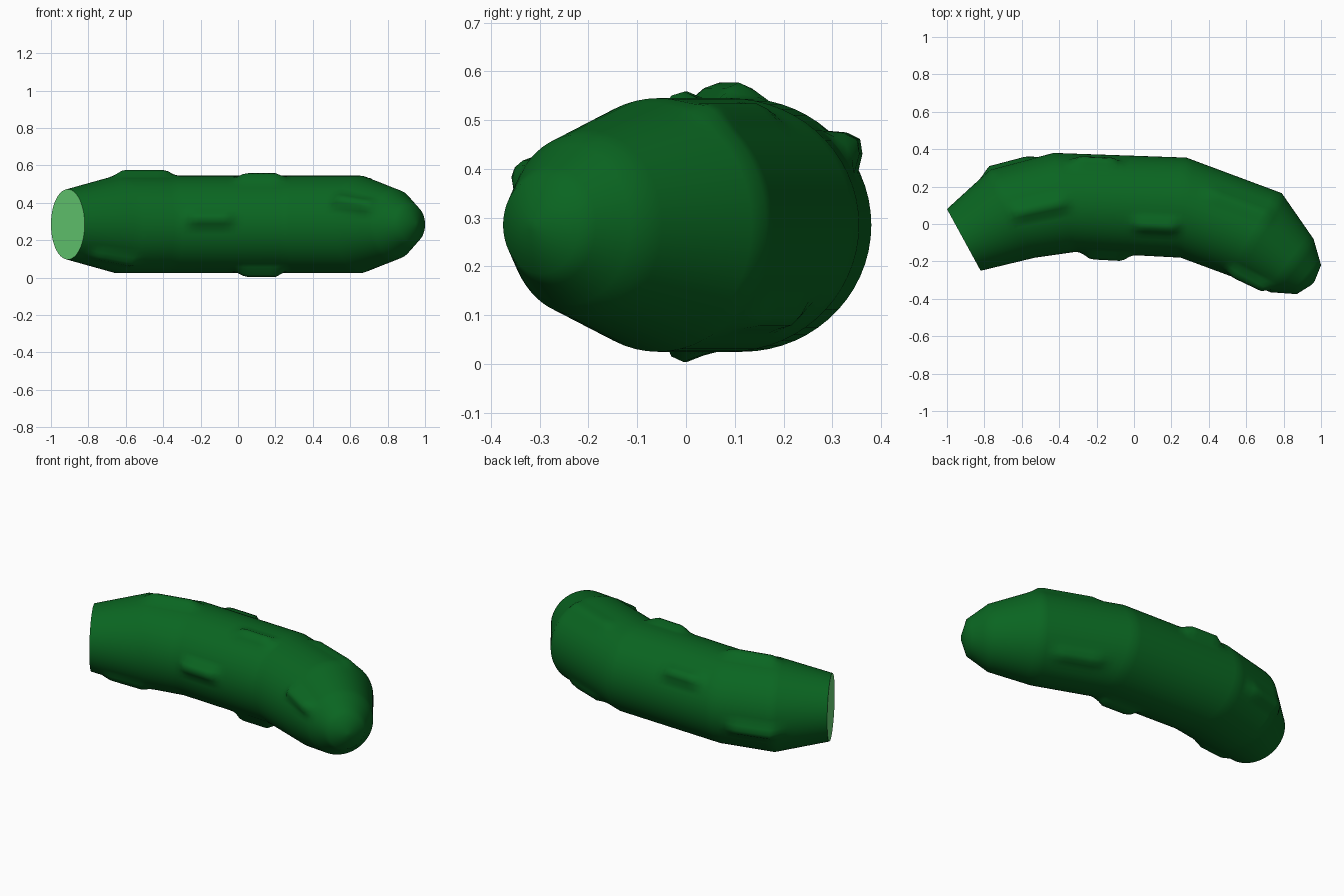
import bpy, bmesh
from math import sin, cos, pi, radians
from mathutils import Vector

if "Cube" in bpy.data.objects:
    bpy.data.objects.remove(bpy.data.objects["Cube"], do_unlink=True)


def make_material(name, color):
    m = bpy.data.materials.new(name)
    m.use_nodes = True
    m.diffuse_color = color
    m.node_tree.nodes["Principled BSDF"].inputs["Base Color"].default_value = color
    return m


skin = make_material("dark green skin", (0.003, 0.13, 0.015, 1))
flesh = make_material("light green flesh", (0.16, 0.75, 0.21, 1))
UP = Vector((0, 0, 1))
MID = 0.285
SIDES = 60
STEP = 0.03


def clamp(v):
    return max(0.0, min(1.0, v))


def ring_point(ring, angle):
    centre, side, up = ring
    return centre + side * sin(angle) + up * cos(angle)


def blend(a, b, t):
    return tuple(p.lerp(q, t) for p, q in zip(a, b))


# Curved body: front x, front y, back x, back y, half height
sections = [
    (-0.82, -0.25, -1.00, 0.08, 0.188),
    (-0.53, -0.18, -0.77, 0.29, 0.26),
    (-0.32, -0.15, -0.43, 0.38, 0.26),
    (0.25, -0.18, 0.28, 0.355, 0.26),
    (0.52, -0.28, 0.79, 0.165, 0.26),
    (0.73, -0.365, 0.96, -0.08, 0.185),
    (0.87, -0.375, 1.00, -0.22, 0.10),
    (0.95, -0.325, 0.965, -0.307, 0.012),
]
body = []
for fx, fy, bx, by, h in sections:
    front, back = Vector((fx, fy, MID)), Vector((bx, by, MID))
    body.append(((front + back) / 2, (back - front) / 2, UP * h))

# Raised bumps: x along the body, angle around it (0 top, 90 back), height, half length
bumps = [(-0.5, 0, 0.032, 0.17), (0.12, -22, 0.03, 0.14), (0.12, -160, 0.036, 0.14),
         (-0.18, -83, 0.036, 0.14), (0.73, -61, 0.035, 0.14), (0.52, 28, 0.014, 0.2),
         (0.48, 135, 0.018, 0.16), (-0.18, 54, 0.04, 0.14), (-0.57, 103, 0.026, 0.17),
         (-0.73, -140, 0.018, 0.15)]
frames = []
for x, deg, height, length in bumps:
    a, b = next((p, q) for p, q in zip(body, body[1:]) if q[0].x >= x)
    ring = blend(a, b, (x - a[0].x) / (b[0].x - a[0].x))
    angle = radians(deg)
    out = ring_point(ring, angle)
    along = (ring_point(b, angle) - ring_point(a, angle)).normalized()
    normal = out - ring[0]
    normal = (normal - along * normal.dot(along)).normalized()
    frames.append((out, along, along.cross(normal), normal, height, length))


def raise_bumps(point):
    """Push a skin point outward where a bump covers it."""
    moved = point.copy()
    for core, along, across, normal, height, length in frames:
        d = point - core
        if abs(d.dot(normal)) < 0.1:
            ends = clamp((length - abs(d.dot(along))) / 0.055)
            ridge = clamp(1.5 * (1 - abs(d.dot(across)) / 0.05))
            moved += normal * height * ends * ridge
    return moved


# Dense rings between the sections so the bumps grow out of the skin
rings = [body[0]]
for a, b in zip(body, body[1:]):
    n = max(1, round((b[0] - a[0]).length / STEP))
    rings += [blend(a, b, i / n) for i in range(1, n + 1)]

bm = bmesh.new()
loops = [[bm.verts.new(raise_bumps(ring_point(r, 2 * pi * i / SIDES))) for i in range(SIDES)]
         for r in rings]
for a, b in zip(loops, loops[1:]):
    for i in range(SIDES):
        j = (i + 1) % SIDES
        bm.faces.new((a[i], a[j], b[j], b[i]))
cut_face = bm.faces.new(loops[0])
cut_face.material_index = 1
bm.faces.new(loops[-1])
bmesh.ops.recalc_face_normals(bm, faces=bm.faces)
mesh = bpy.data.meshes.new("cucumber_body")
bm.to_mesh(mesh)
bm.free()
mesh.materials.append(skin)
mesh.materials.append(flesh)
cucumber = bpy.data.objects.new("cucumber_body", mesh)
bpy.context.collection.objects.link(cucumber)
bpy.ops.object.select_all(action="DESELECT")
cucumber.select_set(True)
bpy.context.view_layer.objects.active = cucumber
bpy.ops.object.shade_smooth_by_angle(angle=radians(60))
